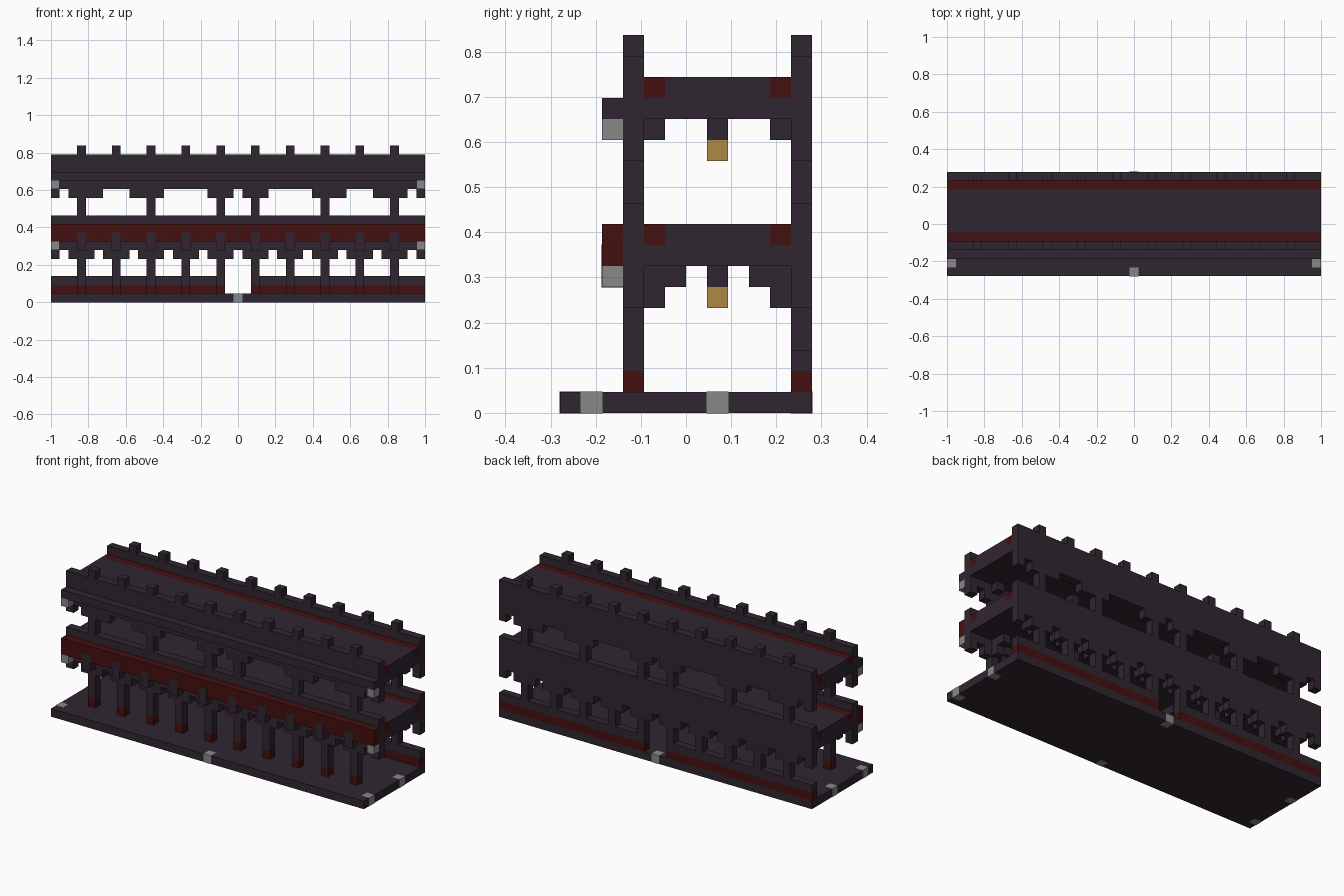
import bpy, bmesh
from mathutils import Matrix, Vector

cube = bpy.data.objects.get("Cube")
if cube:
    bpy.data.objects.remove(cube, do_unlink=True)

U = 2 / 43          # one block
END = 21            # outermost block along x
SKIN = 0.001        # lets inlaid blocks show over their host


def material(name, rgb):
    m = bpy.data.materials.new(name)
    m.use_nodes = True
    m.diffuse_color = (*rgb, 1)
    m.node_tree.nodes["Principled BSDF"].inputs["Base Color"].default_value = (*rgb, 1)
    return m


DARK = material("dark_wood", (0.030, 0.019, 0.030))
RED = material("dark_red", (0.060, 0.005, 0.005))
GREY = material("grey_stone", (0.25, 0.25, 0.25))
GOLD = material("lantern_gold", (0.43, 0.245, 0.062))


def blocks(name, mat, boxes, grow=0):
    """Each box holds inclusive block ranges: (x0, x1), (y0, y1), (z0, z1)."""
    bm = bmesh.new()
    for (x0, x1), (y0, y1), (z0, z1) in boxes:
        lo = Vector((x0 - 0.5, y0 - 6, z0)) * U
        hi = Vector((x1 + 0.5, y1 - 5, z1 + 1)) * U
        size = hi - lo + Vector((grow, grow, grow)) * 2
        bmesh.ops.create_cube(bm, size=1, matrix=Matrix.Translation((lo + hi) / 2)
                              @ Matrix.Diagonal((*size, 1)))
    mesh = bpy.data.meshes.new(name)
    bm.to_mesh(mesh)
    bm.free()
    mesh.materials.append(mat)
    obj = bpy.data.objects.new(name, mesh)
    bpy.context.collection.objects.link(obj)
    return obj


def both(*spans):
    """Spans along x together with their mirror images."""
    return list(spans) + [(-b, -a) for a, b in spans]


FULL = (-END, END)
POSTS = [s * p for p in range(2, END, 4) for s in (-1, 1)]
WIDE_POSTS = [s * p for p in (2, 10, 18) for s in (-1, 1)]

# Base slab and its stone markers
blocks("base", DARK, [(FULL, (0, 11), (0, 0))])
blocks("base_markers", GREY,
       [((x, x), (y, y), (0, 0)) for x in (-END, END) for y in (1, 7)]
       + [((0, 0), (y, y), (0, 0)) for y in (0, 11)], SKIN)

# Low rear wall with a central doorway
blocks("rear_wall_foot", RED, [(s, (11, 11), (1, 1)) for s in both((2, END))])
blocks("rear_wall_rail", DARK, [(s, (11, 11), (2, 2)) for s in both((2, END))])

# Front and rear frames
for side, y in (("front", 3), ("rear", 11)):
    row = (y, y)
    blocks(side + "_lower_posts", DARK,
           [((p, p), row, (2 if y == 3 else 3, 4)) for p in POSTS])
    blocks(side + "_lower_brackets", DARK,
           [((p - 1, p + 1), row, (5, 5)) for p in POSTS]
           + [(s, row, (5, 5)) for s in both((END, END))])
    blocks(side + "_lower_parapet", DARK, [(FULL, row, (6, 9))])
    blocks(side + "_upper_posts", DARK, [((p, p), row, (10, 11)) for p in WIDE_POSTS])
    blocks(side + "_upper_brackets", DARK,
           [(s, row, (12, 12)) for s in both((1, 3), (9, 12), (16, 19), (END, END))])
    blocks(side + "_upper_parapet", DARK, [(FULL, row, (13, 16))])
    blocks(side + "_merlons", DARK, [((p, p), row, (17, 17)) for p in POSTS])
blocks("front_post_feet", RED, [((p, p), (3, 3), (1, 1)) for p in POSTS])

# Floors, edged with red strips
for level, z in (("lower", 7), ("upper", 14)):
    blocks(level + "_floor", DARK, [(FULL, (4, 10), (z, z)), (FULL, (5, 9), (z + 1, z + 1))])
    blocks(level + "_floor_strips", RED, [(FULL, (y, y), (z + 1, z + 1)) for y in (4, 10)])

# Cross brackets below the floors
blocks("lower_cross_brackets", DARK,
       [((p, p), (y, y), (5, 6)) for p in POSTS for y in (4, 10)]
       + [((p, p), (y, y), (6, 6)) for p in POSTS for y in (5, 9)])
blocks("upper_cross_brackets", DARK,
       [((p, p), (y, y), (13, 13)) for p in WIDE_POSTS for y in (4, 10)])

# Hanging lanterns
for level, z in (("lower", 5), ("upper", 12)):
    blocks(level + "_lantern_hangers", DARK,
           [((x, x), (7, 7), (z + 1, z + 1)) for x in (-10, 10)])
    blocks(level + "_lanterns", GOLD, [((x, x), (7, 7), (z, z)) for x in (-10, 10)])

# Projecting front beams with stone ends
blocks("lower_front_beam", RED, [(FULL, (2, 2), (7, 8))])
blocks("lower_beam_brackets", DARK, [((p, p), (2, 2), (6, 7)) for p in POSTS], SKIN)
blocks("upper_front_beam", DARK, [(FULL, (2, 2), (14, 14))])
blocks("beam_end_stones", GREY,
       [((x, x), (2, 2), (z, z)) for x in (-END, END) for z in (6, 13)])
